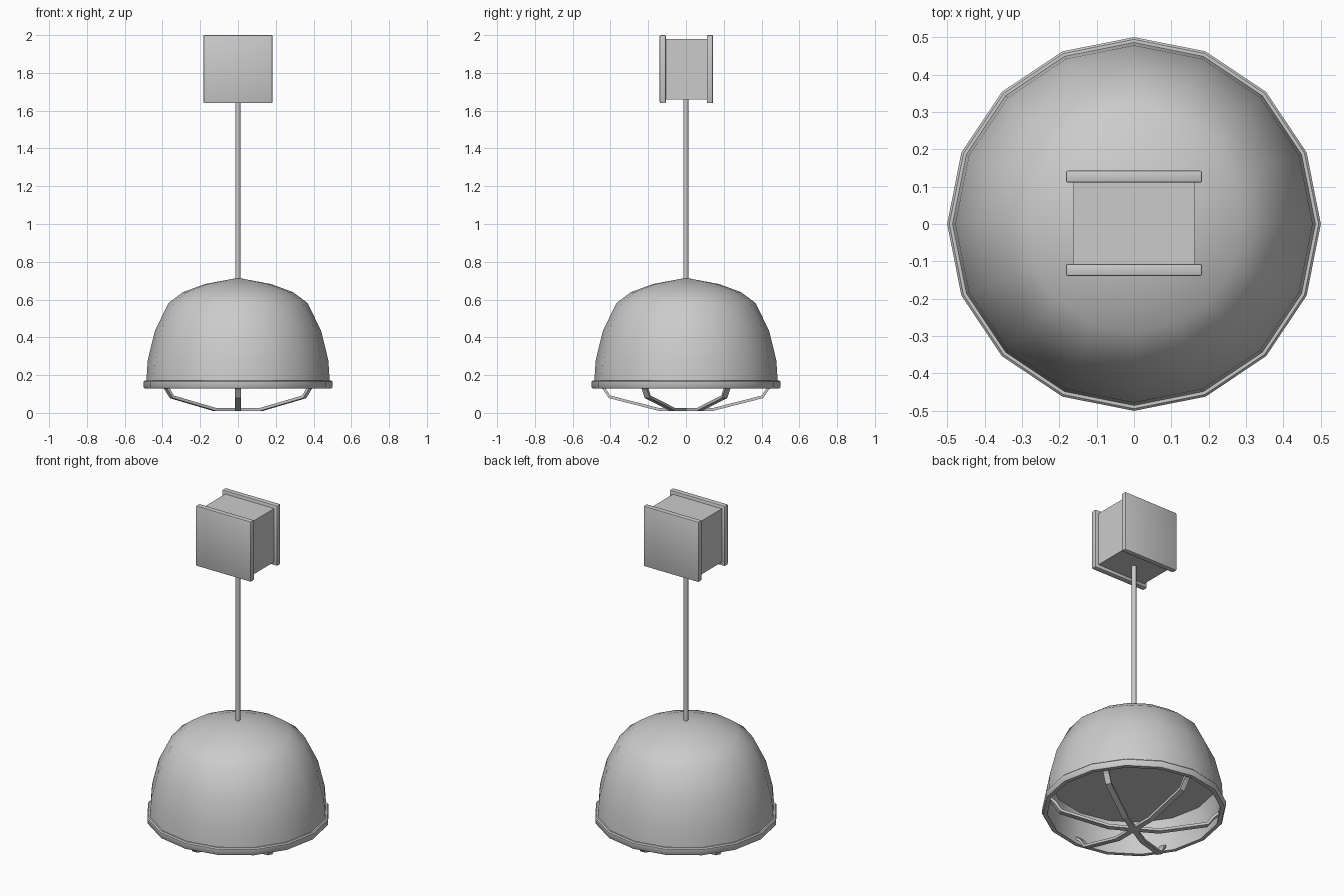
import bpy, bmesh
from math import cos, sin, pi, radians
from mathutils import Vector

if "Cube" in bpy.data.objects:
    bpy.data.objects.remove(bpy.data.objects["Cube"])

SIDES = 16


def finish(name, bm, smooth=None):
    bmesh.ops.recalc_face_normals(bm, faces=bm.faces[:])
    me = bpy.data.meshes.new(name)
    bm.to_mesh(me)
    bm.free()
    ob = bpy.data.objects.new(name, me)
    bpy.context.collection.objects.link(ob)
    if smooth:
        bpy.ops.object.select_all(action='DESELECT')
        ob.select_set(True)
        bpy.context.view_layer.objects.active = ob
        bpy.ops.object.shade_smooth_by_angle(angle=radians(smooth))
    return ob


def lathe(name, profile, sides=SIDES, closed=False, smooth=None):
    # revolve an (r, z) profile about z
    bm = bmesh.new()
    rings = []
    for r, z in profile:
        if r == 0:
            rings.append([bm.verts.new((0, 0, z))] * sides)
        else:
            rings.append([bm.verts.new((r * cos(2 * pi * i / sides),
                                        r * sin(2 * pi * i / sides), z))
                          for i in range(sides)])
    pairs = list(zip(rings, rings[1:]))
    if closed:
        pairs.append((rings[-1], rings[0]))
    for a, b in pairs:
        for i in range(sides):
            j = (i + 1) % sides
            bm.faces.new(dict.fromkeys((a[i], a[j], b[j], b[i])))
    return finish(name, bm, smooth)


def box(name, center, size, bevel=0):
    bm = bmesh.new()
    bmesh.ops.create_cube(bm, size=1)
    for v in bm.verts:
        v.co = Vector(center) + Vector(c * s for c, s in zip(v.co, size))
    if bevel:
        bmesh.ops.bevel(bm, geom=bm.edges[:], offset=bevel, segments=2,
                        profile=0.5, affect='EDGES')
    return finish(name, bm, 30 if bevel else None)


# Domed shade: outer skin, lower lip, inner skin
outer = [(0, .715), (.175, .682), (.29, .64), (.368, .582),
         (.44, .435), (.478, .28), (.487, .15)]
inner = [(r - .012, z) for r, z in reversed(outer[1:])] + [(0, .70)]
lathe("shade", outer + inner, smooth=40)

# Flat diffuser panel inside the shade
lathe("diffuser", [(0, .33), (.462, .33), (.462, .32), (0, .32)], smooth=30)

# Rim band around the opening
lathe("rim", [(.472, .13), (.495, .13), (.5, .136), (.5, .166),
              (.494, .172), (.472, .172)], closed=True, smooth=40)

# Guard cage: three flat bars crossing below the opening
half = [(.474, .165), (.435, .13), (.405, .085), (.14, .0175)]
path = [(-r, z) for r, z in half] + [(r, z) for r, z in reversed(half)]
for n in range(3):
    a = radians(30 + 60 * n)
    along, side = Vector((cos(a), sin(a), 0)), Vector((-sin(a), cos(a), 0))
    bm = bmesh.new()
    loops = []
    for k, (r, z) in enumerate(path):
        p0, p1 = path[max(k - 1, 0)], path[min(k + 1, len(path) - 1)]
        t = Vector((p1[0] - p0[0], p1[1] - p0[1])).normalized()
        nrm = along * -t.y + Vector((0, 0, t.x))
        c = along * r + Vector((0, 0, z))
        loops.append([bm.verts.new(c + side * u * .016 + nrm * w * .0075)
                      for u, w in ((-1, -1), (1, -1), (1, 1), (-1, 1))])
    for p, q in zip(loops, loops[1:]):
        for i in range(4):
            j = (i + 1) % 4
            bm.faces.new((p[i], p[j], q[j], q[i]))
    bm.faces.new(loops[0])
    bm.faces.new(loops[-1])
    finish(f"guard_bar_{n + 1}", bm)

# Hanging rod
lathe("rod", [(0, .70), (.013, .70), (.013, 1.67), (0, 1.67)],
      sides=12, smooth=40)

# Ceiling block with a plate on front and back
box("mount_core", (0, .002, 1.82), (.324, .23, .32))
for name, s in (("front_plate", -1), ("back_plate", 1)):
    box(name, (0, .002 + s * .125, 1.82), (.364, .032, .36), bevel=.005)
